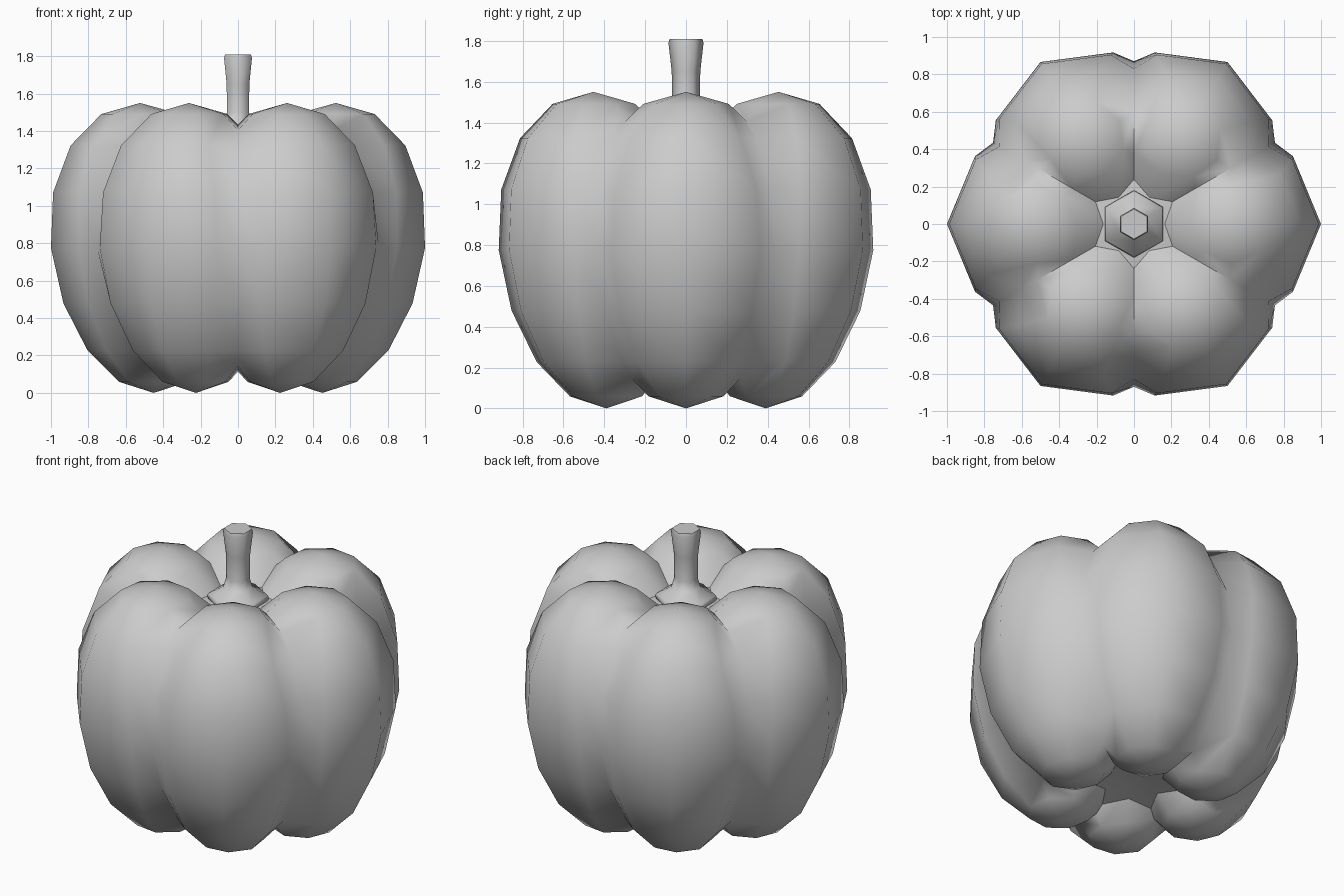
import bpy, bmesh, math
from mathutils import Matrix, Vector

if "Cube" in bpy.data.objects:
    bpy.data.objects.remove(bpy.data.objects["Cube"])

CZ, RZ = 0.775, 0.775      # lobe centre height and half height
CX, RX = 0.487, 0.513      # lobe centre distance and radius


def finish(bm, name, angle):
    bmesh.ops.recalc_face_normals(bm, faces=bm.faces[:])
    me = bpy.data.meshes.new(name)
    bm.to_mesh(me)
    bm.free()
    ob = bpy.data.objects.new(name, me)
    bpy.context.collection.objects.link(ob)
    bpy.ops.object.select_all(action='DESELECT')
    ob.select_set(True)
    bpy.context.view_layer.objects.active = ob
    bpy.ops.object.shade_smooth_by_angle(angle=math.radians(angle))
    return ob


# Pumpkin body: one ellipsoid lobe, tapered, trimmed to a 60 degree wedge
bm = bmesh.new()
bmesh.ops.create_uvsphere(bm, u_segments=8, v_segments=8, radius=1)
for v in bm.verts:
    x, y, z = v.co
    taper = 1 + 0.075 * z
    v.co = ((CX + RX * x) * taper, RX * y * taper, CZ + RZ * z)
for s in (1, -1):
    n = Vector((-0.5, s * math.cos(math.pi / 6), 0))
    bmesh.ops.bisect_plane(bm, geom=bm.verts[:] + bm.edges[:] + bm.faces[:],
                           plane_co=(0, 0, 0), plane_no=n, clear_outer=True)

# Soften the grooves around the waist
for v in bm.verts:
    r = math.hypot(v.co.x, v.co.y)
    if r > 0.6 and abs(abs(math.atan2(v.co.y, v.co.x)) - math.pi / 6) < 1e-3:
        target = 0.87 if abs(v.co.z - CZ) < 0.05 else 0.83 if abs(v.co.z - 1.07) < 0.05 else \
            0.78 if abs(v.co.z - 0.478) < 0.05 else r
        v.co.x *= target / r
        v.co.y *= target / r

# Remove hidden faces around the core
hidden = [f for f in bm.faces
          if f.calc_center_median().xy.length < 0.22 and 0.25 < f.calc_center_median().z < 1.25]
bmesh.ops.delete(bm, geom=hidden, context='FACES')

# Repeat the lobe round the axis and weld the grooves
lobe = bm.verts[:] + bm.edges[:] + bm.faces[:]
for i in range(1, 6):
    copy = bmesh.ops.duplicate(bm, geom=lobe)["geom"]
    bmesh.ops.rotate(bm, verts=[g for g in copy if isinstance(g, bmesh.types.BMVert)],
                     cent=(0, 0, 0), matrix=Matrix.Rotation(i * math.pi / 3, 3, 'Z'))
bmesh.ops.remove_doubles(bm, verts=bm.verts[:], dist=0.002)
finish(bm, "pumpkin_body", 60)


# Six-sided turned parts
def turned(name, profile, angle):
    bm = bmesh.new()
    rings = [[bm.verts.new((r * math.cos(a), r * math.sin(a), z))
              for a in (math.pi / 6 + k * math.pi / 3 for k in range(6))] for r, z in profile]
    for a, b in zip(rings, rings[1:]):
        for k in range(6):
            bm.faces.new((a[k], a[(k + 1) % 6], b[(k + 1) % 6], b[k]))
    bm.faces.new(rings[0])
    bm.faces.new(rings[-1])
    return finish(bm, name, angle)


# Stem with flared foot, crown seat below it, and the underside plug
turned("stem", [(0.15, 1.33), (0.18, 1.375), (0.17, 1.395), (0.085, 1.44), (0.068, 1.50),
                (0.07, 1.65), (0.086, 1.79), (0.08, 1.81)], 61)
turned("crown_seat", [(0.2, 1.28), (0.29, 1.34), (0.15, 1.36)], 40)
turned("underside_plug", [(0.1, 0.18), (0.3, 0.15), (0.2, 0.24)], 60)
